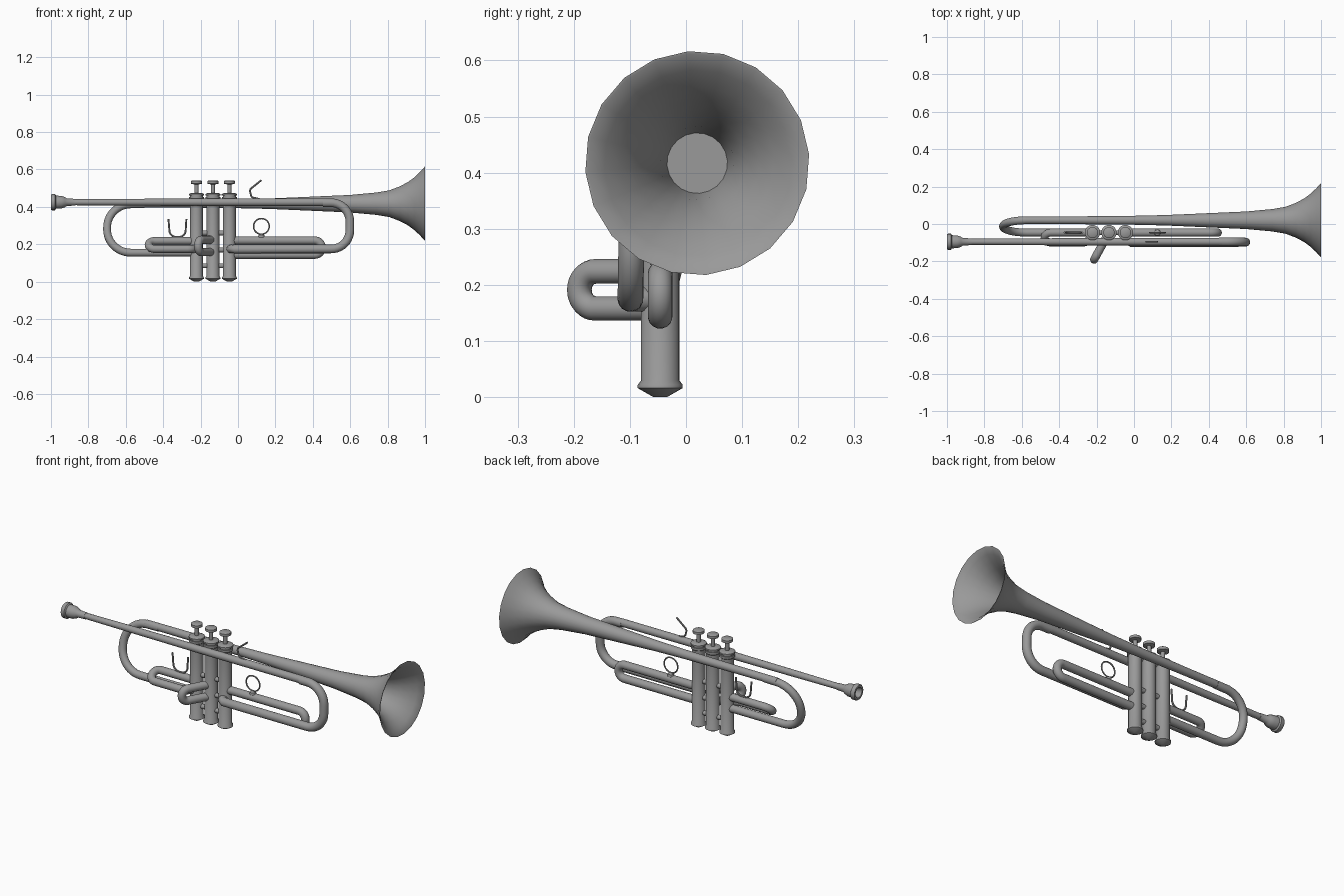
import bpy, bmesh, math
from mathutils import Vector

cube = bpy.data.objects.get("Cube")
if cube:
    bpy.data.objects.remove(cube)

metal = bpy.data.materials.new("grey metal")
metal.use_nodes = True
GREY = (0.32, 0.32, 0.32, 1)
metal.diffuse_color = GREY
metal.node_tree.nodes["Principled BSDF"].inputs["Base Color"].default_value = GREY
parts = []


def skin(name, rings, closed=False):
    """Join rings of points into a tube, capped unless closed."""
    bm = bmesh.new()
    loops = [[bm.verts.new(p) for p in ring] for ring in rings]
    n = len(loops[0])
    pairs = list(zip(loops, loops[1:]))
    if closed:
        pairs.append((loops[-1], loops[0]))
    for a, b in pairs:
        for i in range(n):
            j = (i + 1) % n
            bm.faces.new((a[i], a[j], b[j], b[i]))
    if not closed:
        bm.faces.new(loops[0][::-1])
        bm.faces.new(loops[-1])
    bmesh.ops.recalc_face_normals(bm, faces=bm.faces)
    mesh = bpy.data.meshes.new(name)
    bm.to_mesh(mesh)
    bm.free()
    mesh.materials.append(metal)
    ob = bpy.data.objects.new(name, mesh)
    bpy.context.collection.objects.link(ob)
    parts.append(ob)


def circle(centre, u, v, r, n, turn=0.0):
    angles = [turn + math.tau * i / n for i in range(n)]
    return [centre + r * (math.cos(a) * u + math.sin(a) * v) for a in angles]


def lathe(name, base, axis, profile, n=20, turn=0.0):
    """Turn (distance, radius) pairs around an axis, 'X' or 'Z'."""
    base = Vector(base)
    x, y, z = Vector((1, 0, 0)), Vector((0, 1, 0)), Vector((0, 0, 1))
    d, u, v = (x, y, z) if axis == 'X' else (z, x, y)
    skin(name, [circle(base + d * t, u, v, r, n, turn) for t, r in profile])


def rounded(points, r, steps=8):
    """Fillet the corners of a polyline with true arcs."""
    pts = [Vector(p) for p in points]
    out = [pts[0]]
    for a, p, b in zip(pts, pts[1:], pts[2:]):
        u, v = (p - a).normalized(), (b - p).normalized()
        turn = u.angle(v)
        start = p - u * r * math.tan(turn / 2)
        side = (v - u * math.cos(turn)).normalized()
        for i in range(steps + 1):
            f = turn * i / steps
            q = start + u * r * math.sin(f) + side * r * (1 - math.cos(f))
            if (q - out[-1]).length > 0.002:
                out.append(q)
    out.append(pts[-1])
    return out


def tube(name, path, r, n=16, closed=False):
    """Sweep a circle along a path with a frame that does not twist."""
    path = [Vector(p) for p in path]
    m = len(path)
    u, rings = None, []
    for i, p in enumerate(path):
        before = path[i - 1] if i or closed else p
        after = path[(i + 1) % m] if i < m - 1 or closed else p
        t = (after - before).normalized()
        u = t.orthogonal() if u is None else u - t * u.dot(t)
        u.normalize()
        rings.append(circle(p, u, t.cross(u), r, n))
    skin(name, rings, closed)


VY = -0.046     # valve plane
LY = -0.095     # mouthpipe plane
VALVES = (-0.222, -0.134, -0.046)

# Bell: outer flare, rim, then the inner wall
bell = [(-0.58, 0.02), (-0.3, 0.021), (0, 0.024), (0.17, 0.028), (0.33, 0.035),
        (0.6, 0.047), (0.74, 0.06), (0.81, 0.072), (0.865, 0.093), (0.91, 0.117),
        (0.945, 0.143), (0.975, 0.172), (1, 0.2)]
inner = [(t + 0.001, r - 0.006) for t, r in reversed(bell[6:-1])]
lathe("bell", (0, 0.02, 0.417), 'X', bell + [(0.999, 0.195)] + inner,
      turn=math.radians(4.5))

# Rear bow from the bell to the first valve
tube("bell_bow", rounded([(-0.5, 0.02, 0.415), (-0.7, 0.02, 0.412),
                          (-0.7, VY, 0.155), (VALVES[0], VY, 0.155)], 0.128, 12), 0.021)

# Mouthpiece and mouthpipe
lathe("mouthpiece", (-1, LY, 0.425), 'X',
      [(0.05, 0.006), (0.03, 0.02), (0, 0.028), (0, 0.04), (0.005, 0.043),
       (0.022, 0.043), (0.027, 0.035), (0.055, 0.034), (0.075, 0.027),
       (0.085, 0.02), (0.13, 0.018)])
lathe("mouthpipe", (0, LY, 0.425), 'X',
      [(-0.9, 0.016), (-0.6, 0.018), (-0.2, 0.02), (0.47, 0.021)])

# Main tuning slide into the third valve
tube("tuning_slide", rounded([(0.455, LY, 0.422), (0.598, LY, 0.422),
                              (0.598, LY - 0.004, 0.175), (-0.036, LY - 0.004, 0.175),
                              (VALVES[2], VY, 0.175)], 0.03 + 0.07, 10)[:-12]
     + [Vector((-0.02, LY - 0.004, 0.175)), Vector((-0.034, LY + 0.005, 0.175)),
        Vector((VALVES[2], VY, 0.175))], 0.023)

# Valves: bottom cap, casing, top cap, stem and finger button in one profile
for i, x in enumerate(VALVES, 1):
    lathe(f"valve_{i}", (x, VY, 0), 'Z',
          [(0, 0.012), (0.016, 0.04), (0.022, 0.04), (0.03, 0.034), (0.435, 0.034),
           (0.44, 0.04), (0.453, 0.04), (0.453, 0.035), (0.46, 0.035), (0.46, 0.041),
           (0.468, 0.041), (0.474, 0.03), (0.474, 0.011), (0.52, 0.011),
           (0.524, 0.03), (0.538, 0.03), (0.542, 0.024)])

# Short links between the valve casings
for x, heights in ((VALVES[0], (0.085, 0.26)), (VALVES[1], (0.085, 0.17, 0.26))):
    for z in heights:
        tube("valve_link", [(x, VY, z), (x + 0.088, VY, z)], 0.013, 12)

# First valve slide: a tilted U pointing to the mouthpiece
tube("first_slide", rounded([(VALVES[0], VY, 0.218), (-0.478, VY, 0.218),
                             (-0.478, LY - 0.004, 0.175), (-0.25, LY - 0.004, 0.175),
                             (VALVES[0], VY, 0.175)], 0.0344), 0.021)

# Second valve slide: a short U slanting forward
far = (-0.213, -0.19)
tube("second_slide", rounded([(VALVES[1], VY, 0.224), (*far, 0.224),
                              (*far, 0.158), (VALVES[1], VY, 0.158)], 0.0328), 0.022)

# Third valve slide: a long flat U pointing to the bell
tube("third_slide", rounded([(VALVES[2], VY, 0.22), (0.448, VY, 0.22),
                             (0.448, VY, 0.144), (VALVES[2], VY, 0.144)], 0.0378), 0.022)

# Finger ring on its foot
ring = circle(Vector((0.125, VY, 0.296)), Vector((1, 0, 0)), Vector((0, 0, 1)), 0.042, 28)
tube("finger_ring", ring, 0.004, 8, closed=True)
lathe("finger_ring_foot", (0.125, VY, 0.235), 'Z', [(0, 0.018), (0.014, 0.016), (0.02, 0.008)], 12)

# Thumb saddle on the first slide
tube("thumb_saddle", rounded([(-0.372, VY, 0.335), (-0.364, VY, 0.24),
                              (-0.282, VY, 0.24), (-0.276, VY, 0.335)], 0.034), 0.005, 8)

# Little finger hook on the mouthpipe
tube("finger_hook", rounded([(0.125, LY, 0.543), (0.062, LY, 0.492),
                             (0.072, LY, 0.452), (0.13, LY, 0.438)], 0.018), 0.005, 8)

# Smooth shading that keeps the sharp edges
bpy.ops.object.select_all(action='DESELECT')
for ob in parts:
    ob.select_set(True)
bpy.context.view_layer.objects.active = parts[0]
bpy.ops.object.shade_smooth_by_angle(angle=math.radians(40))
